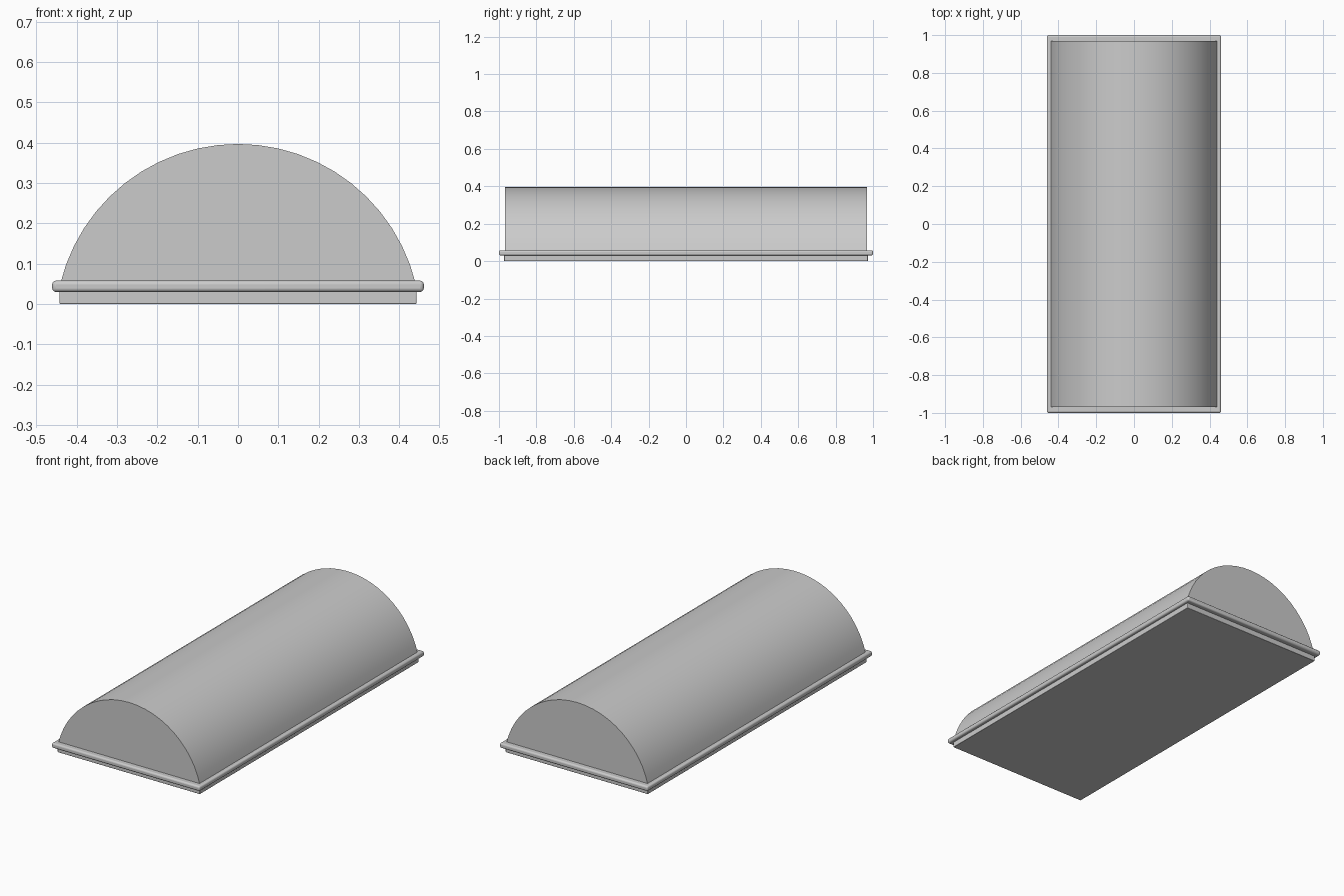
import bpy, bmesh, math

if "Cube" in bpy.data.objects:
    bpy.data.objects.remove(bpy.data.objects["Cube"])


def finish(bm, name, bevel=0.0):
    bmesh.ops.recalc_face_normals(bm, faces=bm.faces)
    mesh = bpy.data.meshes.new(name)
    bm.to_mesh(mesh)
    bm.free()
    ob = bpy.data.objects.new(name, mesh)
    bpy.context.collection.objects.link(ob)
    if bevel:
        mod = ob.modifiers.new("bevel", 'BEVEL')
        mod.width, mod.segments = bevel, 3
    bpy.ops.object.select_all(action='DESELECT')
    bpy.context.view_layer.objects.active = ob
    ob.select_set(True)
    bpy.ops.object.shade_smooth_by_angle(angle=math.radians(35))
    return ob


def extrude_profile(name, profile, half_len, bevel=0.0):
    """Extrude an x-z outline along y, centred on y = 0."""
    bm = bmesh.new()
    face = bm.faces.new([bm.verts.new((x, -half_len, z)) for x, z in profile])
    ext = bmesh.ops.extrude_face_region(bm, geom=[face])["geom"]
    bmesh.ops.translate(bm, vec=(0, 2 * half_len, 0),
                        verts=[v for v in ext if isinstance(v, bmesh.types.BMVert)])
    return finish(bm, name, bevel)


def slab(name, hx, hy, z0, z1, bevel):
    return extrude_profile(name, [(-hx, z0), (hx, z0), (hx, z1), (-hx, z1)], hy, bevel)


# Flat base and the rounded rim that overhangs it
slab("base_plate", 0.443, 0.972, 0.0, 0.035, 0.003)
slab("rim", 0.461, 1.0, 0.03, 0.058, 0.009)

# Barrel-vaulted top: circular arc through the rim edges and the crown
half, z_edge, z_top = 0.441, 0.05, 0.397
rise = z_top - z_edge
radius = (half ** 2 + rise ** 2) / (2 * rise)
zc = z_top - radius
a0 = math.asin((z_edge - zc) / radius)
n = 24
arc = []
for i in range(n + 1):
    a = a0 + (math.pi - 2 * a0) * i / n
    arc.append((radius * math.cos(a), zc + radius * math.sin(a)))
extrude_profile("vaulted_lid", arc, 0.968)
